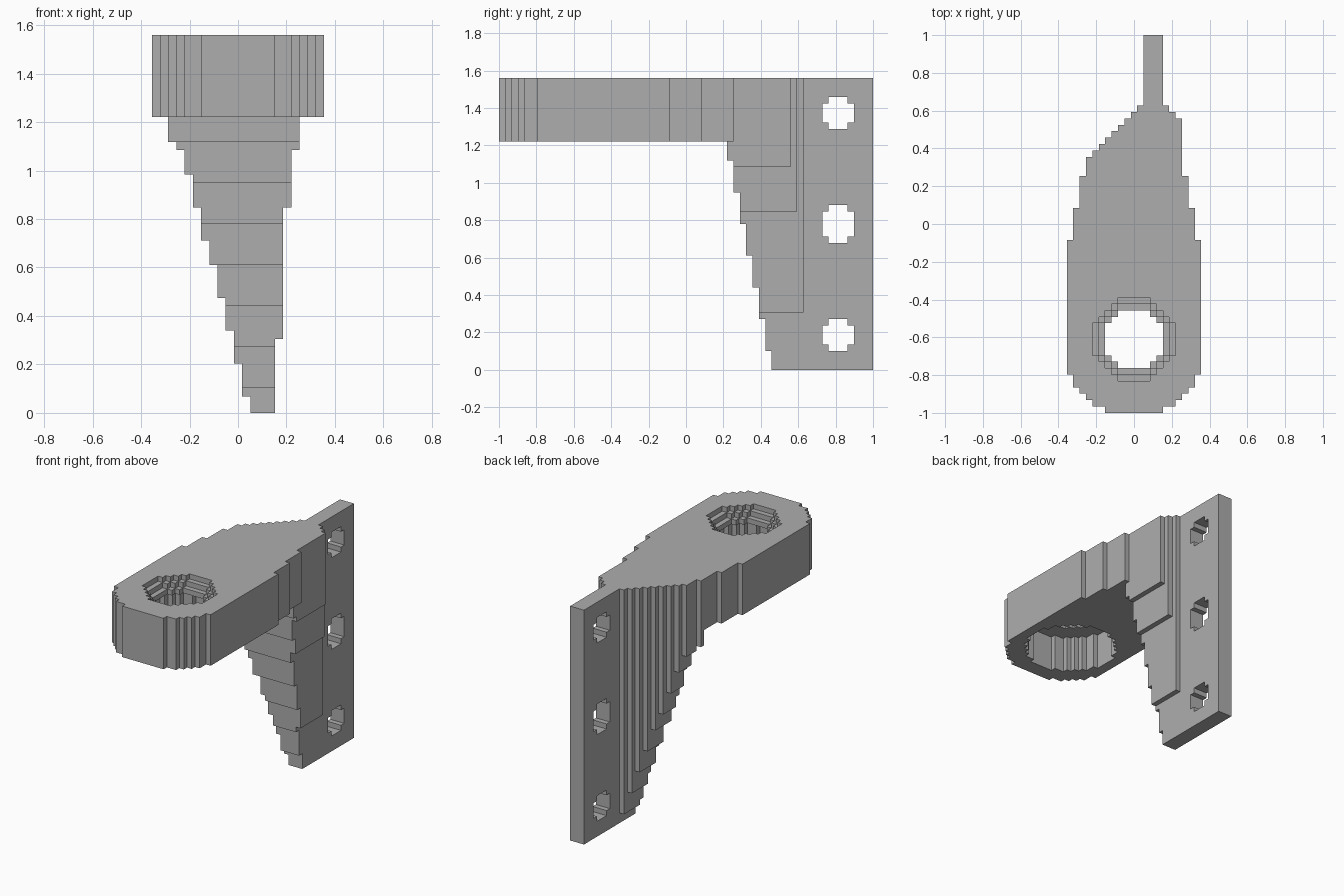
import bpy
import bmesh
import math

if "Cube" in bpy.data.objects:
    bpy.data.objects.remove(bpy.data.objects["Cube"], do_unlink=True)

# The bracket is a blocky solid on a regular grid: width, depth, height in cells
NX, NY, NZ = 21, 59, 46
CELL = 2 / NY
ARM_BOTTOM = 36


def passed(value, steps):
    """Number of stair steps at or below the value."""
    return sum(value >= s for s in steps)


def outline(i, j):
    """Plan of arm and plate: rounded front, stepped taper to the rear plate."""
    front = 6 - passed(j, (1, 1, 2, 3, 4, 6))
    left = front + passed(j, (27, 32, 37, *range(40, 49)))
    right = NX - front - passed(j, (27, 32, 37, 46, 47, 48))
    return left <= i < right


def gusset(i, j, k):
    """Support under the arm, stepping inward on three sides towards the floor."""
    left = 12 - passed(k, (2, 6, 10, 14, 18, 21, 25, 29, 32, 33))
    right = 15 + passed(k, (9, 25, 32))
    front = 43 - passed(k, range(3, 34, 5))
    return left <= i < right and j >= front


def socket(i, j, k):
    """Vertical hole: wide bore below, stepped countersink on top."""
    radius = {NZ - 1: 6.4, NZ - 2: 5.45, NZ - 3: 4.5}.get(k, 8.4)
    return k >= ARM_BOTTOM and math.hypot(i - 10, j - 11) <= radius


def screw_hole(j, k):
    """Three cross-cut holes through the plate."""
    for low, high in ((3, 7), (20, 25), (38, 42)):
        if 51 <= j <= 55 and low <= k <= high:
            return not (j in (51, 55) and k in (low, high))
    return False


def solid(i, j, k):
    return (outline(i, j) and (k >= ARM_BOTTOM or gusset(i, j, k))
            and not socket(i, j, k) and not screw_hole(j, k))


cells = {(i, j, k) for i in range(NX) for j in range(NY) for k in range(NZ)
         if solid(i, j, k)}

# Skin the exposed cell sides
bm = bmesh.new()
verts = {}


def vert(p):
    if p not in verts:
        verts[p] = bm.verts.new(((p[0] - NX / 2) * CELL,
                                 (p[1] - NY / 2) * CELL, p[2] * CELL))
    return verts[p]


for cell in sorted(cells):
    for axis in range(3):
        u, v = (axis + 1) % 3, (axis + 2) % 3
        for side in (0, 1):
            neighbour = list(cell)
            neighbour[axis] += 2 * side - 1
            if tuple(neighbour) in cells:
                continue
            corners = []
            for du, dv in ((0, 0), (1, 0), (1, 1), (0, 1)):
                p = list(cell)
                p[axis] += side
                p[u] += du
                p[v] += dv
                corners.append(vert(tuple(p)))
            bm.faces.new(corners if side else corners[::-1])

# Merge flat areas into large faces
bmesh.ops.dissolve_limit(bm, angle_limit=math.radians(1),
                         verts=bm.verts[:], edges=bm.edges[:])
mesh = bpy.data.meshes.new("wall_bracket")
bm.to_mesh(mesh)
bm.free()

# Single plain grey
grey = bpy.data.materials.new("plain_grey")
grey.use_nodes = True
colour = (0.42, 0.42, 0.42, 1)
grey.diffuse_color = colour
grey.node_tree.nodes["Principled BSDF"].inputs["Base Color"].default_value = colour
mesh.materials.append(grey)

bracket = bpy.data.objects.new("wall_bracket", mesh)
bpy.context.collection.objects.link(bracket)
